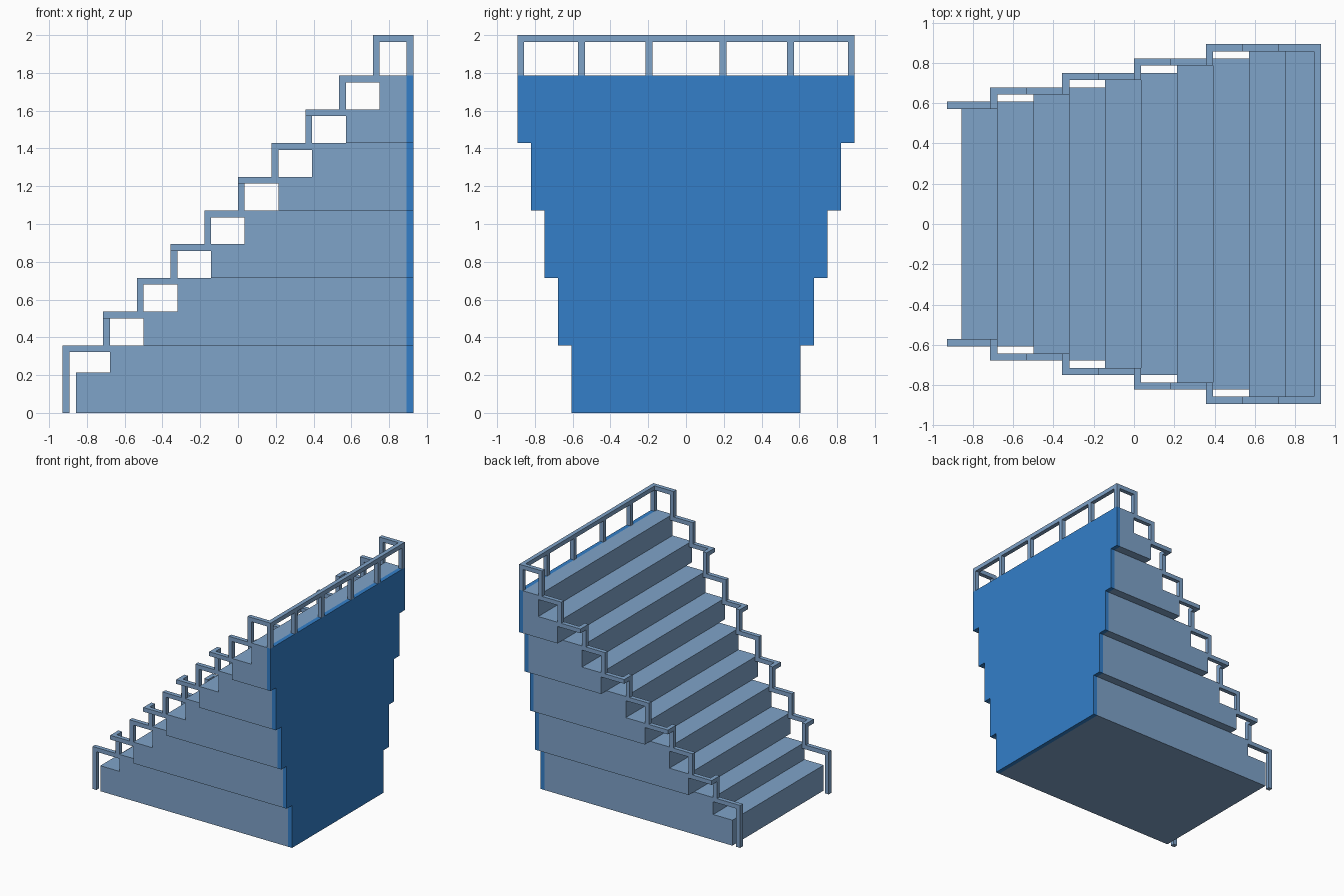
import bpy, bmesh
from mathutils import Vector

if "Cube" in bpy.data.objects:
    bpy.data.objects.remove(bpy.data.objects["Cube"], do_unlink=True)

U = 2 / 56   # one rail thickness; everything below is counted in it
STEP = 5     # rise and run of a step


def material(name, rgb):
    m = bpy.data.materials.new(name)
    m.use_nodes = True
    m.diffuse_color = (*rgb, 1)
    m.node_tree.nodes["Principled BSDF"].inputs["Base Color"].default_value = (*rgb, 1)
    return m


steel = material("steel blue", (0.212, 0.366, 0.584))
blue = material("bright blue", (0.033, 0.212, 0.584))


def finish(name, bm, mat):
    bmesh.ops.recalc_face_normals(bm, faces=bm.faces)
    mesh = bpy.data.meshes.new(name)
    bm.to_mesh(mesh)
    bm.free()
    mesh.materials.append(mat)
    obj = bpy.data.objects.new(name, mesh)
    bpy.context.collection.objects.link(obj)


def extrude(name, points, along, mat):
    """Extrude a flat outline by a vector."""
    bm = bmesh.new()
    face = bm.faces.new([bm.verts.new(Vector(p) * U) for p in points])
    geom = bmesh.ops.extrude_face_region(bm, geom=[face])["geom"]
    verts = [v for v in geom if isinstance(v, bmesh.types.BMVert)]
    bmesh.ops.translate(bm, verts=verts, vec=Vector(along) * U)
    finish(name, bm, mat)


def add_box(bm, x, y, z):
    """Box between the (low, high) limits on each axis."""
    verts = bmesh.ops.create_cube(bm, size=1)["verts"]
    for v in verts:
        v.co = Vector([r[0] if c < 0 else r[1] for r, c in zip((x, y, z), v.co)]) * U


# Stair body: five tiers of two steps, each tier wider than the one below
for i in range(5):
    half, low, front = 17 + 2 * i, 10 * i, -24 + 10 * i
    first = low + (6 if i == 0 else STEP)
    outline = [(front, low), (front, first), (front + STEP, first),
               (front + STEP, low + 10), (25, low + 10), (25, low)]
    extrude(f"stair_tier_{i + 1}", [(x, -half, z) for x, z in outline],
            (0, 2 * half, 0), steel)

# Back panel with the same widening outline
side = []
for i in range(5):
    side += [(17 + 2 * i, 10 * i), (17 + 2 * i, 10 * i + 10)]
outline = side + [(-y, z) for y, z in reversed(side)]
extrude("back_panel", [(25, y, z) for y, z in outline], (1, 0, 0), blue)

# Stepped handrails, mirrored left and right
for name, s in (("left", 1), ("right", -1)):
    bm = bmesh.new()

    def rail_box(x, y, z):
        add_box(bm, x, sorted((s * y[0], s * y[1])), z)

    # Bottom post and bar
    rail_box((-26, -25), (16, 17), (0, 9))
    rail_box((-26, -19), (16, 17), (9, 10))
    outer = 17
    for k in range(9):
        x, base = -20 + STEP * k, 10 + STEP * k
        top = base + (6 if k == 8 else STEP)
        rail_box((x, x + 1), (outer - 1, outer), (base, top - 1))
        start = x
        if k % 2 == 0 and k < 8:
            # Outward jog to the next, wider tier
            rail_box((x, x + 1), (outer - 1, outer + 2), (top - 1, top))
            outer += 2
            start = x + 1
        rail_box((start, x + 6), (outer - 1, outer), (top - 1, top))
    finish(f"{name}_handrail", bm, steel)

# Back rail across the top with six posts
bm = bmesh.new()
add_box(bm, (25, 26), (-24, 24), (55, 56))
for y in (5, 15, 24):
    add_box(bm, (25, 26), (y, y + 1), (50, 55))
    add_box(bm, (25, 26), (-y - 1, -y), (50, 55))
finish("back_rail", bm, steel)
